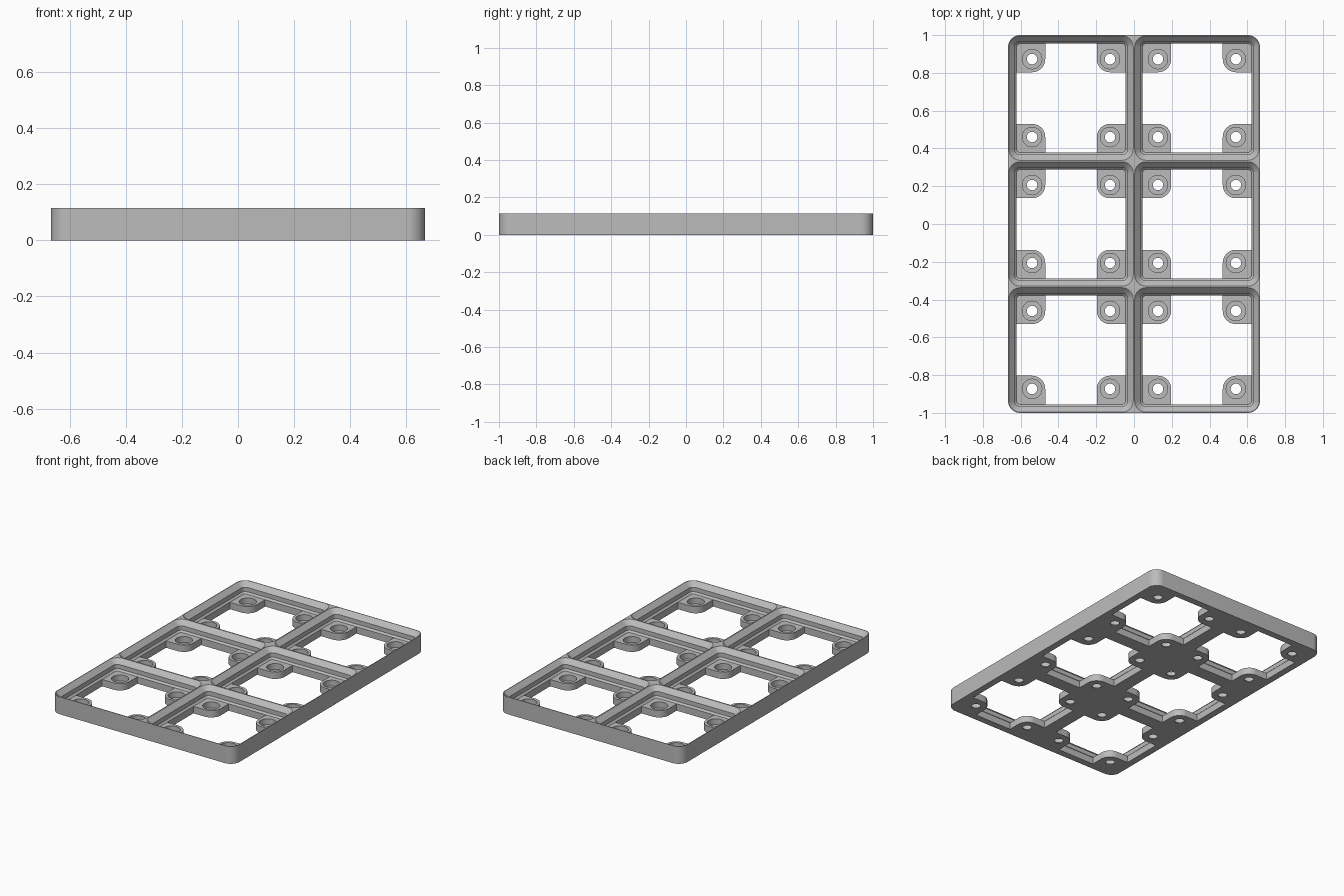
import bpy, bmesh
from math import pi, cos, sin
from mathutils import Vector

if "Cube" in bpy.data.objects:
    bpy.data.objects.remove(bpy.data.objects["Cube"])

MM = 2 / 126            # the tray is laid out in millimetres, 126 long
CELL, COLS, ROWS = 42, 2, 3
HEIGHT, FLOOR = 7.25, 2.85
HOLE, PAD = 13, 4.4     # hole offset from cell centre, pad radius
CENTRES = [((i - (COLS - 1) / 2) * CELL, (j - (ROWS - 1) / 2) * CELL)
           for i in range(COLS) for j in range(ROWS)]


def arc(cx, cy, r, start, end, steps=10):
    return [(cx + r * cos(start + (end - start) * k / steps),
             cy + r * sin(start + (end - start) * k / steps)) for k in range(steps + 1)]


def rounded_rect(hx, hy, r):
    pts = []
    for k, (sx, sy) in enumerate([(1, 1), (-1, 1), (-1, -1), (1, -1)]):
        pts += arc(sx * (hx - r), sy * (hy - r), r, k * pi / 2, (k + 1) * pi / 2)
    return pts


def loft(bm, sections, cx=0, cy=0):
    """Closed solid through (outline, height) sections."""
    rings = [[bm.verts.new(Vector((x + cx, y + cy, z)) * MM) for x, y in pts]
             for pts, z in sections]
    n = len(rings[0])
    for low, high in zip(rings, rings[1:]):
        for k in range(n):
            m = (k + 1) % n
            bm.faces.new((low[k], low[m], high[m], high[k]))
    bm.faces.new(rings[0][::-1])
    bm.faces.new(rings[-1])


def make_object(name, bm):
    bmesh.ops.recalc_face_normals(bm, faces=bm.faces)
    mesh = bpy.data.meshes.new(name)
    bm.to_mesh(mesh)
    bm.free()
    obj = bpy.data.objects.new(name, mesh)
    bpy.context.collection.objects.link(obj)
    return obj


# Solid slab with rounded outer corners
bm = bmesh.new()
slab = rounded_rect(COLS * CELL / 2, ROWS * CELL / 2, 4)
loft(bm, [(slab, 0), (slab, HEIGHT)])
tray = make_object("grid_tray", bm)

# Stepped socket of every cell: chamfer, straight wall, wide chamfer
sockets = bmesh.new()
profile = [(18.15, 1.15, FLOOR), (18.85, 1.85, 3.55), (18.85, 1.85, 5.35),
           (20.75, 3.75, HEIGHT), (20.75, 3.75, HEIGHT + 1)]
# Floor opening that leaves a rounded pad in each corner
openings = bmesh.new()
cross = []
for k in range(4):
    quarter = [(18.15, HOLE - PAD)] + arc(HOLE, HOLE, PAD, 1.5 * pi, pi) + [(HOLE - PAD, 18.15)]
    for x, y in quarter:
        for _ in range(k):
            x, y = -y, x
        cross.append((x, y))
# Round pocket and through hole in each pad
pockets, holes = bmesh.new(), bmesh.new()
pocket_ring = arc(0, 0, 3.25, 0, 2 * pi, 40)[:-1]
hole_ring = arc(0, 0, 1.75, 0, 2 * pi, 32)[:-1]

for cx, cy in CENTRES:
    loft(sockets, [(rounded_rect(h, h, r), z) for h, r, z in profile], cx, cy)
    loft(openings, [(cross, -1), (cross, FLOOR + 0.2)], cx, cy)
    for sx in (-HOLE, HOLE):
        for sy in (-HOLE, HOLE):
            loft(pockets, [(pocket_ring, 0.45), (pocket_ring, FLOOR + 0.4)], cx + sx, cy + sy)
            loft(holes, [(hole_ring, -1), (hole_ring, 1.5)], cx + sx, cy + sy)

# Cut the slab, then drop the cutters
bpy.context.view_layer.objects.active = tray
for name, cutter_bm in (("socket_cutter", sockets), ("opening_cutter", openings),
                        ("pocket_cutter", pockets), ("hole_cutter", holes)):
    cutter = make_object(name, cutter_bm)
    cutter.hide_render = True
    mod = tray.modifiers.new(name, 'BOOLEAN')
    mod.operation, mod.solver, mod.object = 'DIFFERENCE', 'EXACT', cutter
    bpy.ops.object.modifier_apply(modifier=name)
    bpy.data.objects.remove(cutter)

# Plain grey plastic
grey = bpy.data.materials.new("grey plastic")
grey.use_nodes = True
colour = (0.5, 0.5, 0.5, 1)
grey.diffuse_color = colour
grey.node_tree.nodes["Principled BSDF"].inputs["Base Color"].default_value = colour
tray.data.materials.clear()
tray.data.materials.append(grey)

tray.select_set(True)
bpy.ops.object.shade_smooth_by_angle(angle=pi / 6)
